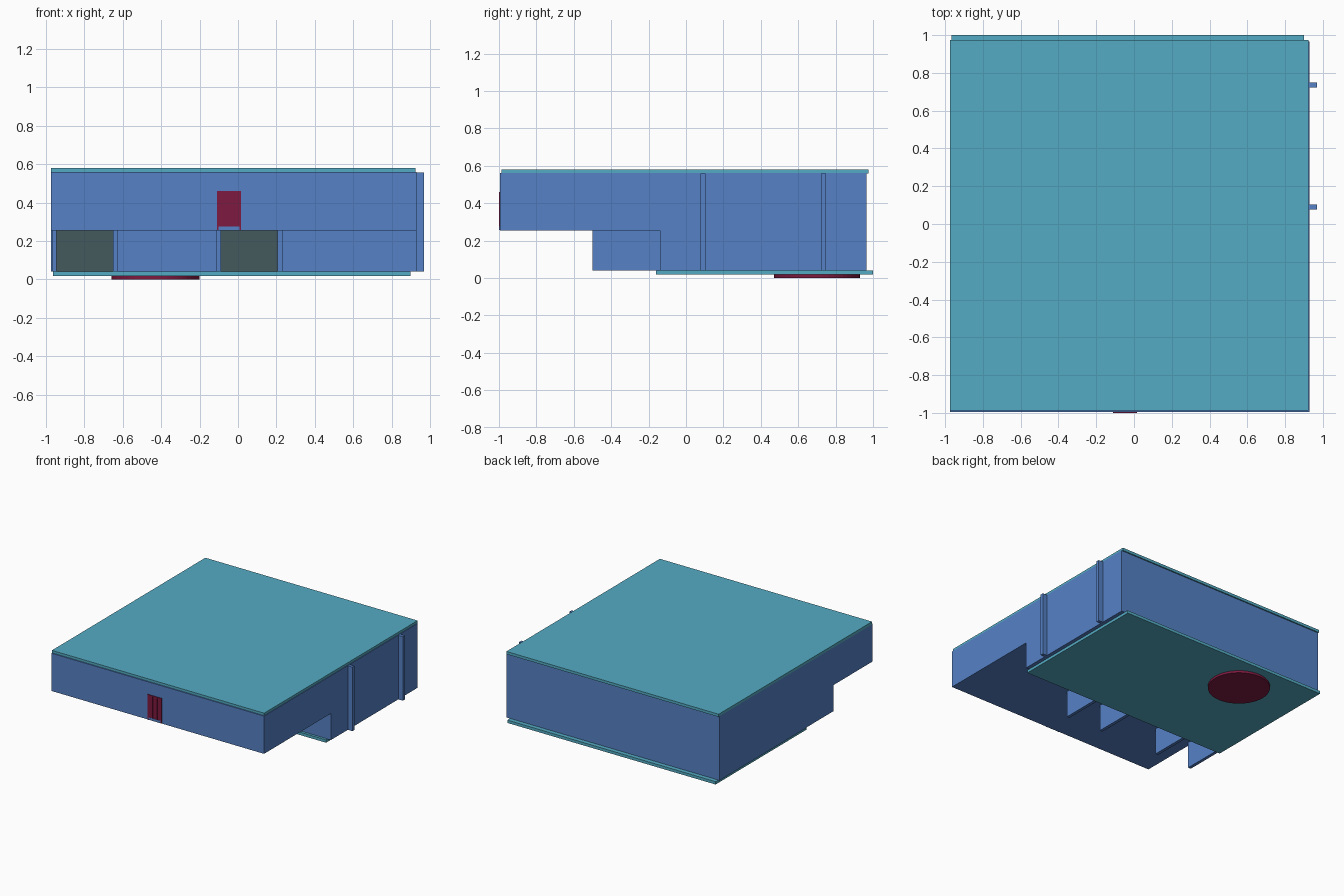
import bpy
import bmesh

if "Cube" in bpy.data.objects:
    bpy.data.objects.remove(bpy.data.objects["Cube"])


def material(name, rgb):
    m = bpy.data.materials.new(name)
    m.diffuse_color = (*rgb, 1)
    m.use_nodes = True
    m.node_tree.nodes["Principled BSDF"].inputs["Base Color"].default_value = m.diffuse_color
    return m


BLUE = material("wall_blue", (0.09, 0.22, 0.56))
TEAL = material("slab_teal", (0.09, 0.41, 0.55))
MAROON = material("door_maroon", (0.21, 0.01, 0.05))
DARK = material("garage_dark", (0.06, 0.10, 0.11))


def finish(name, bm, mat):
    bmesh.ops.recalc_face_normals(bm, faces=bm.faces)
    mesh = bpy.data.meshes.new(name)
    bm.to_mesh(mesh)
    bm.free()
    mesh.materials.append(mat)
    obj = bpy.data.objects.new(name, mesh)
    bpy.context.collection.objects.link(obj)
    return obj


def box(name, x, y, z, mat):
    bm = bmesh.new()
    bmesh.ops.create_cube(bm, size=1)
    for v in bm.verts:
        for i, (lo, hi) in enumerate((x, y, z)):
            v.co[i] = hi if v.co[i] > 0 else lo
    return finish(name, bm, mat)


# Main body: stepped side profile with overhanging upper storey
profile = [(-0.995, 0.255), (-0.14, 0.255), (-0.14, 0.04),
           (0.965, 0.04), (0.965, 0.56), (-0.995, 0.56)]
bm = bmesh.new()
face = bm.faces.new([bm.verts.new((-0.975, y, z)) for y, z in profile])
ext = bmesh.ops.extrude_face_region(bm, geom=[face])
bmesh.ops.translate(bm, vec=(1.905, 0, 0),
                    verts=[g for g in ext["geom"] if isinstance(g, bmesh.types.BMVert)])
finish("building_body", bm, BLUE)

# Roof and floor slabs
box("roof_slab", (-0.975, 0.925), (-0.987, 0.975), (0.558, 0.58), TEAL)
box("floor_slab", (-0.965, 0.90), (-0.16, 1.0), (0.018, 0.041), TEAL)

# Round foundation disc under the floor
bm = bmesh.new()
bmesh.ops.create_cone(bm, cap_ends=True, segments=48, radius1=0.23, radius2=0.23, depth=0.02)
bmesh.ops.translate(bm, verts=bm.verts, vec=(-0.43, 0.70, 0.01))
finish("base_disc", bm, MAROON)

# Two garage bays: side fins with a dark door at the back
for i, (x0, x1) in enumerate([(-0.945, -0.652), (-0.088, 0.207)]):
    for side, x in (("left", (x0 - 0.025, x0)), ("right", (x1, x1 + 0.024))):
        box(f"garage_fin_{side}_{i + 1}", x, (-0.50, -0.13), (0.04, 0.256), BLUE)
    box(f"garage_door_{i + 1}", (x0, x1), (-0.15, -0.13), (0.04, 0.256), DARK)

# Pilasters on the right wall
for i, y in enumerate((0.09, 0.735)):
    box(f"pilaster_{i + 1}", (0.92, 0.97), (y - 0.013, y + 0.013), (0.04, 0.558), BLUE)

# Front door: panel, frame and vertical bars above a blue sill
box("door_panel", (-0.11, 0.015), (-0.997, -0.98), (0.275, 0.46), MAROON)
box("door_sill", (-0.11, 0.015), (-0.998, -0.98), (0.256, 0.276), BLUE)
for i, x in enumerate((-0.11, -0.072, -0.031, 0.007)):
    box(f"door_bar_{i + 1}", (x, x + 0.008), (-1.0, -0.98), (0.256 if i in (0, 3) else 0.275, 0.46), MAROON)
box("door_lintel", (-0.11, 0.015), (-1.0, -0.98), (0.45, 0.46), MAROON)
